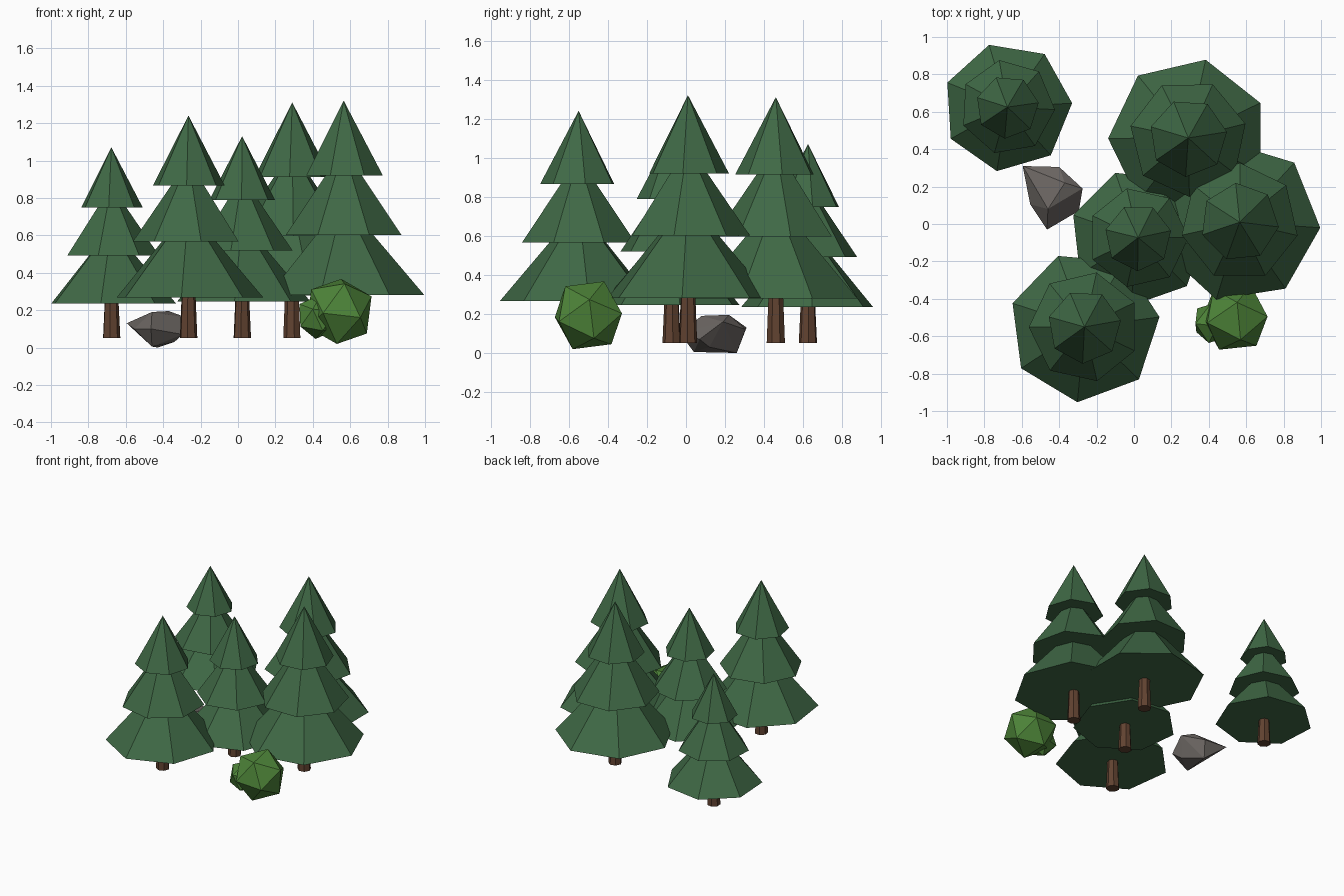
import bpy, bmesh
from math import sin, cos, pi, radians
from mathutils import Vector, Matrix

if "Cube" in bpy.data.objects:
    bpy.data.objects.remove(bpy.data.objects["Cube"])


def material(name, rgb):
    m = bpy.data.materials.new(name)
    m.diffuse_color = (*rgb, 1)
    m.use_nodes = True
    m.node_tree.nodes["Principled BSDF"].inputs["Base Color"].default_value = m.diffuse_color
    return m


NEEDLES = material("needles", (0.05, 0.14, 0.06))
BARK = material("bark", (0.12, 0.055, 0.03))
LEAVES = material("leaves", (0.075, 0.23, 0.04))
STONE = material("stone", (0.15, 0.135, 0.125))


def finish(bm, name, mat):
    bmesh.ops.recalc_face_normals(bm, faces=bm.faces)
    mesh = bpy.data.meshes.new(name)
    bm.to_mesh(mesh)
    bm.free()
    mesh.materials.append(mat)
    ob = bpy.data.objects.new(name, mesh)
    bpy.context.collection.objects.link(ob)
    return ob


def cone(name, mat, x, y, z0, z1, r0, r1, turn, sides=7):
    """Closed cone or frustum whose first corner points at angle turn (degrees)."""
    bm = bmesh.new()

    def ring(r, z):
        return [bm.verts.new((x + r * cos(radians(turn) + 2 * pi * i / sides),
                              y + r * sin(radians(turn) + 2 * pi * i / sides), z))
                for i in range(sides)]
    low = ring(r0, z0)
    bm.faces.new(low)
    if r1:
        high = ring(r1, z1)
        bm.faces.new(high)
    else:
        high = [bm.verts.new((x, y, z1))] * sides
    for i in range(sides):
        j = (i + 1) % sides
        corners = [low[i], low[j], high[j]] + ([high[i]] if r1 else [])
        bm.faces.new(corners)
    return finish(bm, name, mat)


# Pine trees: x, y, height, rotation of the three tiers
BASE = 0.05
TREES = [
    (-0.677, 0.625, 1.02, (3.5, -3, 8)),
    (-0.265, -0.55, 1.19, (7.5, 26, 10)),
    (0.022, -0.073, 1.08, (6.5, 0, 12)),
    (0.29, 0.46, 1.26, (26, 14, 9)),
    (0.565, 0.01, 1.27, (-4, -13, -7)),
]
# Tier base, tip and radius as fractions of tree height
TIERS = [(0.182, 0.582, 0.34), (0.434, 0.80, 0.25), (0.685, 1.0, 0.166)]

for n, (x, y, h, turns) in enumerate(TREES, 1):
    cone(f"pine_{n}_trunk", BARK, x, y, BASE, BASE + 0.2 * h, 0.048, 0.038, turns[0])
    for t, ((lo, hi, r), turn) in enumerate(zip(TIERS, turns), 1):
        cone(f"pine_{n}_tier_{t}", NEEDLES, x, y, BASE + lo * h, BASE + hi * h,
             r * h, 0, turn)


# Bush: two tilted icosahedra
def clump(name, centre, r, up, side):
    z = Vector(up).normalized()
    x = Vector(side)
    x = (x - z * x.dot(z)).normalized()
    rot = Matrix((x, z.cross(x), z)).transposed().to_4x4()
    bm = bmesh.new()
    bmesh.ops.create_icosphere(bm, subdivisions=1, radius=r,
                               matrix=Matrix.Translation(centre) @ rot)
    finish(bm, name, LEAVES)


clump("bush_large", (0.54, -0.50, 0.193), 0.192, (0.03, -0.12, 0.15), (0.17, 0.0, 0.085))
clump("bush_small", (0.43, -0.525, 0.165), 0.122, (-0.03, -0.11, 0.04), (-0.1, 0.08, 0.05))

# Rock: hull around a few corners
bm = bmesh.new()
for p in [(-0.595, 0.31, 0.13), (-0.40, 0.305, 0.12), (-0.275, 0.19, 0.16),
          (-0.295, 0.07, 0.07), (-0.465, -0.03, 0.10), (-0.555, 0.105, 0.10),
          (-0.46, 0.08, 0.19), (-0.37, 0.22, 0.195), (-0.46, 0.04, 0.005),
          (-0.43, 0.26, 0.0), (-0.34, 0.12, 0.03)]:
    bm.verts.new(p)
bmesh.ops.convex_hull(bm, input=bm.verts)
finish(bm, "rock", STONE)
